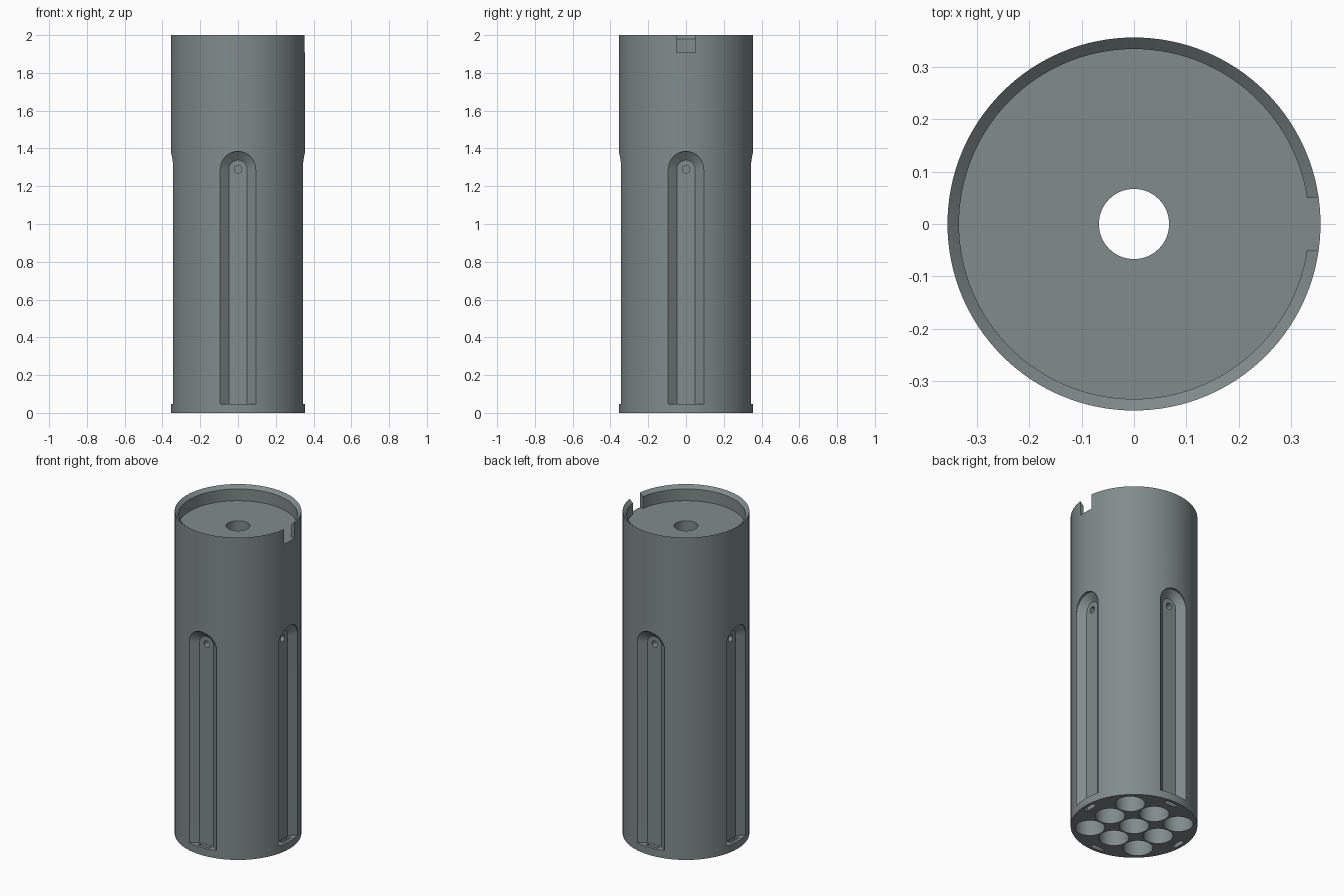
import bpy, bmesh, math
from mathutils import Matrix, Vector

if "Cube" in bpy.data.objects:
    bpy.data.objects.remove(bpy.data.objects["Cube"])

R = 0.356            # barrel radius
FLOOR = 1.907        # recess floor height
SEG = 128

grey = bpy.data.materials.new("slate_grey")
grey.diffuse_color = (0.22, 0.26, 0.26, 1)
grey.use_nodes = True
grey.node_tree.nodes["Principled BSDF"].inputs["Base Color"].default_value = grey.diffuse_color


def make(name, bm):
    bmesh.ops.recalc_face_normals(bm, faces=bm.faces)
    me = bpy.data.meshes.new(name)
    bm.to_mesh(me)
    bm.free()
    ob = bpy.data.objects.new(name, me)
    bpy.context.collection.objects.link(ob)
    me.materials.append(grey)
    return ob


def loft(name, rings):
    """Closed solid through a list of equal-length rings of points."""
    bm = bmesh.new()
    vr = [[bm.verts.new(p) for p in ring] for ring in rings]
    n = len(vr[0])
    for a, b in zip(vr, vr[1:]):
        for i in range(n):
            j = (i + 1) % n
            bm.faces.new((a[i], a[j], b[j], b[i]))
    bm.faces.new(vr[0])
    bm.faces.new(vr[-1])
    return make(name, bm)


def circle(r, z, x=0, y=0, n=SEG):
    return [(x + r * math.cos(2 * math.pi * i / n),
             y + r * math.sin(2 * math.pi * i / n), z) for i in range(n)]


def cylinder(name, r, z0, z1, x=0, y=0, n=48):
    return loft(name, [circle(r, z0, x, y, n), circle(r, z1, x, y, n)])


def box(name, x0, x1, y, z0, z1):
    return loft(name, [[(x0, -y, z), (x1, -y, z), (x1, y, z), (x0, y, z)]
                       for z in (z0, z1)])


def turned(ob, angle):
    ob.data.transform(Matrix.Rotation(angle, 4, 'Z'))
    return ob


def cut(body, cutter):
    cutter.hide_render = True
    mod = body.modifiers.new("cut", 'BOOLEAN')
    mod.operation = 'DIFFERENCE'
    mod.solver = 'EXACT'
    mod.object = cutter
    bpy.context.view_layer.objects.active = body
    bpy.ops.object.modifier_apply(modifier=mod.name)
    bpy.data.objects.remove(cutter)


# Barrel with a bevelled rim and a shallow recess in the top
barrel = loft("barrel", [circle(R, 0), circle(R, 2.0), circle(0.334, 1.98),
                         circle(0.334, FLOOR)])

# Nine deep bores in the base, in a square grid
for i in (-1, 0, 1):
    for j in (-1, 0, 1):
        cut(barrel, cylinder("bore", 0.084, -0.1, 1.4, 0.176 * i, 0.176 * j))

# Centre hole through the top
cut(barrel, cylinder("centre_hole", 0.067, 1.3, 2.2, n=64))


def groove_ring(x, w, z0=0.047, zc=1.29, n=24):
    """Round-topped outline of half-width w, standing at distance x."""
    arc = [(x, w * math.cos(math.pi * i / n), zc + w * math.sin(math.pi * i / n))
           for i in range(n + 1)]
    return [(x, w, z0)] + arc + [(x, -w, z0)]


# Four long grooves, each with a small port and a slot through the base
for k in range(4):
    a = k * math.pi / 2
    cut(barrel, turned(loft("groove", [groove_ring(0.307, 0.048),
                                       groove_ring(0.342, 0.094),
                                       groove_ring(0.42, 0.094)]), a))
    port = cylinder("port", 0.02, 0.23, 0.33, n=24)
    port.data.transform(Matrix.Translation(Vector((0, 0, 1.29)))
                        @ Matrix.Rotation(math.pi / 2, 4, 'Y'))
    cut(barrel, turned(port, a))
    cut(barrel, turned(box("slot", 0.309, 0.336, 0.04, -0.1, 0.1), a))

# Notch in the rim
cut(barrel, box("notch", 0.31, 0.45, 0.05, FLOOR, 2.2))

bpy.ops.object.select_all(action='DESELECT')
barrel.select_set(True)
bpy.context.view_layer.objects.active = barrel
bpy.ops.object.shade_smooth_by_angle(angle=math.radians(25))
